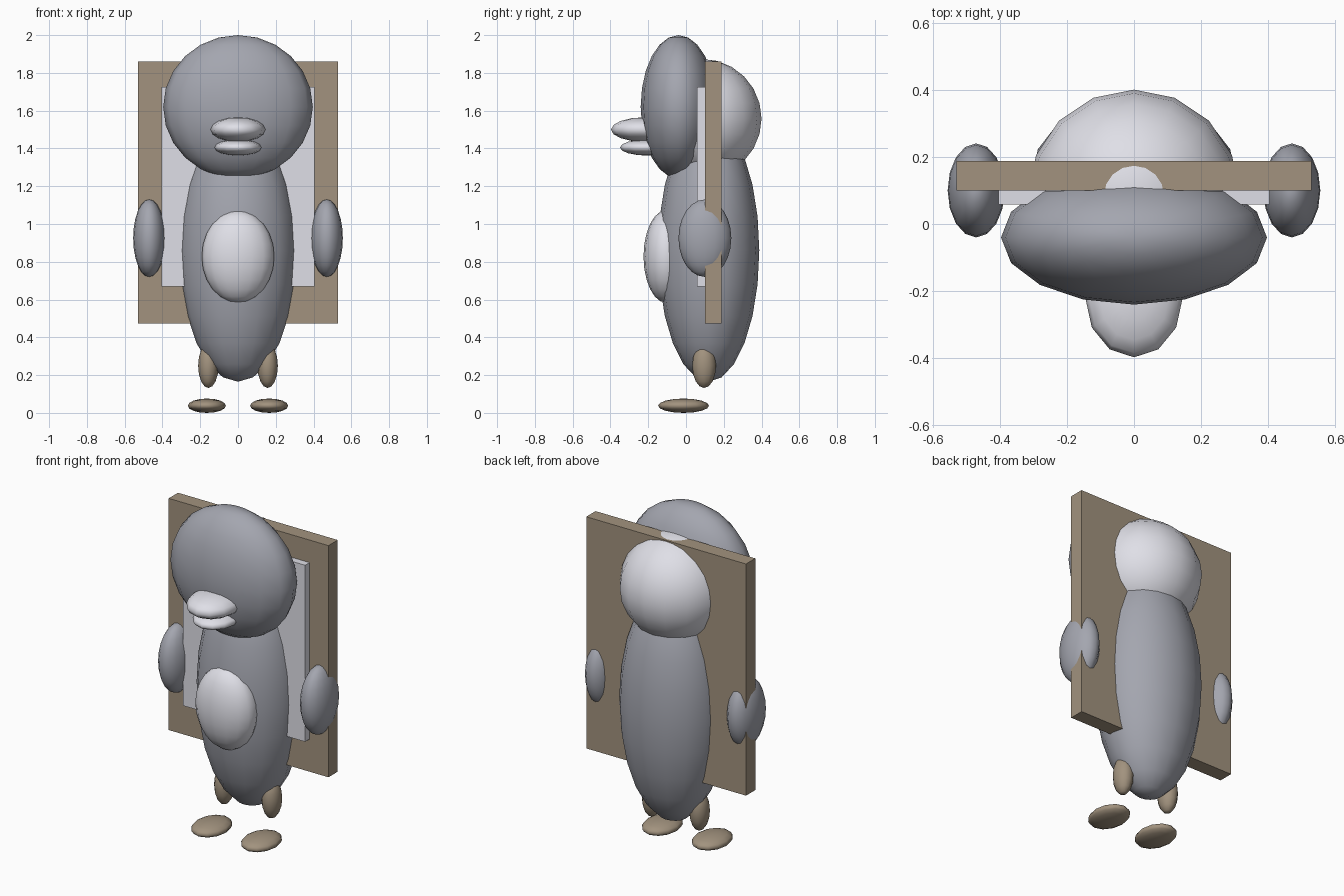
import bpy, bmesh
from mathutils import Matrix

if "Cube" in bpy.data.objects:
    bpy.data.objects.remove(bpy.data.objects["Cube"])


def material(name, rgb):
    m = bpy.data.materials.new(name)
    m.diffuse_color = (*rgb, 1)
    m.use_nodes = True
    m.node_tree.nodes["Principled BSDF"].inputs["Base Color"].default_value = m.diffuse_color
    return m


GREY = material("feather_grey", (0.37, 0.38, 0.43))
WHITE = material("pale_white", (0.74, 0.74, 0.80))
TAN = material("warm_tan", (0.36, 0.29, 0.21))


def add_object(name, bm, mat, smooth):
    mesh = bpy.data.meshes.new(name)
    for f in bm.faces:
        f.smooth = smooth
    bm.to_mesh(mesh)
    bm.free()
    mesh.materials.append(mat)
    obj = bpy.data.objects.new(name, mesh)
    bpy.context.collection.objects.link(obj)
    return obj


def ellipsoid(name, centre, radii, mat, seg=16, rings=12):
    bm = bmesh.new()
    bmesh.ops.create_uvsphere(bm, u_segments=seg, v_segments=rings, radius=1)
    bm.transform(Matrix.Translation(centre) @ Matrix.Diagonal((*radii, 1)))
    return add_object(name, bm, mat, True)


def slab(name, half_width, y, z, mat):
    bm = bmesh.new()
    bmesh.ops.create_cube(bm, size=1)
    size = (2 * half_width, y[1] - y[0], z[1] - z[0], 1)
    centre = (0, sum(y) / 2, sum(z) / 2)
    bm.transform(Matrix.Translation(centre) @ Matrix.Diagonal(size))
    return add_object(name, bm, mat, False)


# Body, belly patch and the two-part head
ellipsoid("body", (0, 0.12, 0.86), (0.31, 0.268, 0.695), GREY)
ellipsoid("belly", (0, -0.105, 0.828), (0.192, 0.12, 0.245), WHITE)
ellipsoid("head_back", (0, 0.084, 1.558), (0.316, 0.316, 0.316), WHITE)
ellipsoid("face", (0, -0.04, 1.62), (0.396, 0.2, 0.38), GREY)

# Beak
ellipsoid("upper_beak", (0, -0.22, 1.5), (0.145, 0.177, 0.065), WHITE, 12, 8)
ellipsoid("lower_beak", (0, -0.2, 1.405), (0.124, 0.15, 0.043), WHITE, 12, 8)

# Backing board with its thinner front panel
slab("board", 0.529, (0.1, 0.188), (0.473, 1.86), TAN)
slab("panel", 0.404, (0.058, 0.102), (0.668, 1.725), WHITE)

# Paired limbs
for side, label in ((-1, "left"), (1, "right")):
    ellipsoid(label + "_wing", (side * 0.47, 0.1, 0.925), (0.085, 0.14, 0.205), GREY)
    ellipsoid(label + "_leg", (side * 0.157, 0.096, 0.25), (0.054, 0.063, 0.118), TAN, 12, 8)
    ellipsoid(label + "_foot", (side * 0.165, -0.013, 0.038), (0.101, 0.135, 0.038), TAN, 12, 8)
